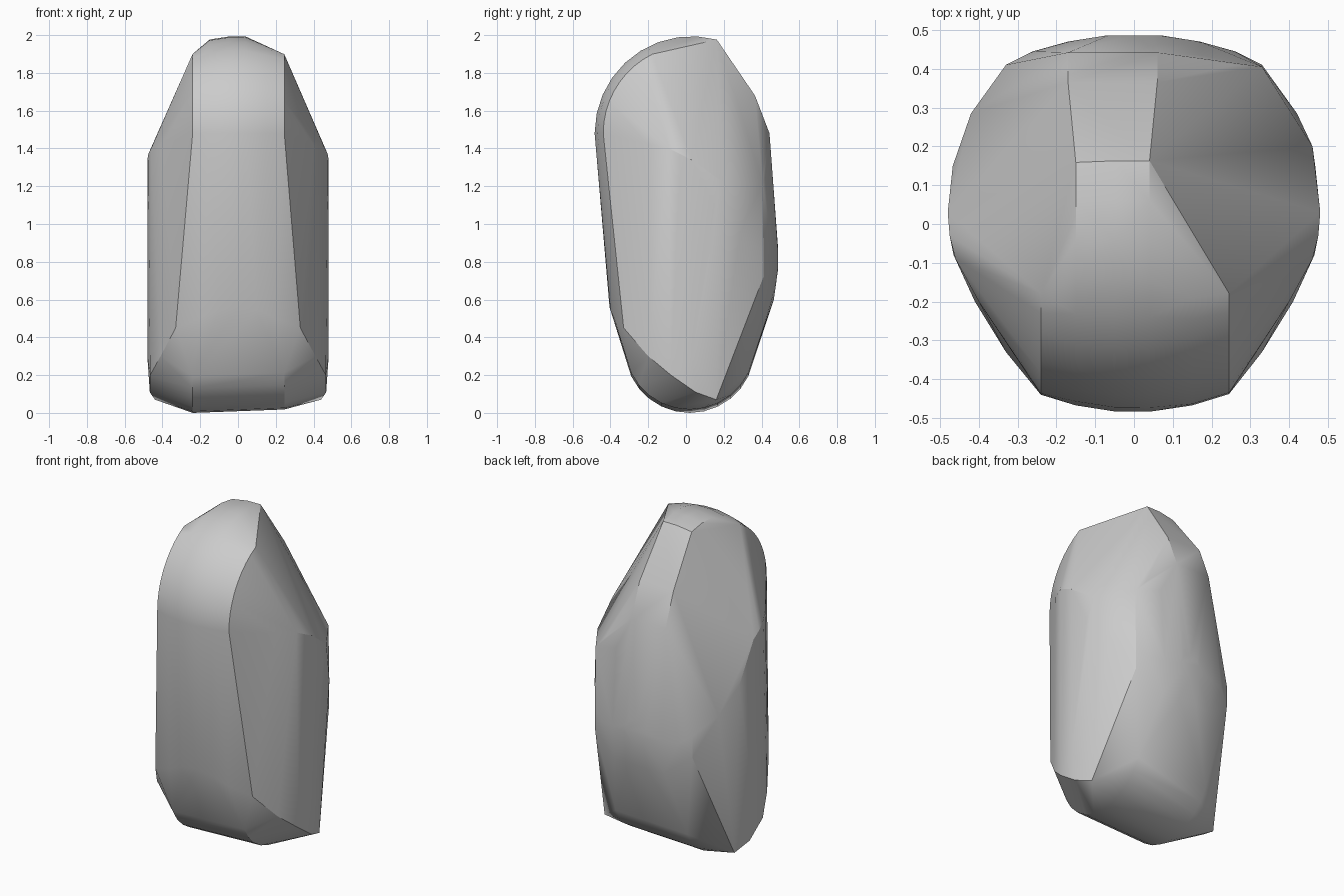
import bpy, bmesh
from math import sin, cos, radians, pi

pts = []


def both(*coords):
    for x, y, z in coords:
        pts.extend([(x, y, z), (-x, y, z)])


# Rounded upper front: arcs swept across x with a slight crown
for x in (-0.24, -0.15, -0.05, 0.04, 0.15, 0.245):
    r = 0.515 - 0.045 * (x / 0.24) ** 2
    end = 75 if -0.16 < x < 0.05 else 116.5
    steps = 9
    for i in range(steps + 1):
        a = radians(180 + (end - 180) * i / steps)
        pts.append((x, 0.03 + r * cos(a), 1.48 + r * sin(a)))

# Sloping strip down the upper back
for x in (-0.17, 0.06):
    pts += [(x, 0.365, 1.68), (x, 0.442, 1.48)]

# Side walls: oblique lower rim
both((0, -0.405, 0.56), (0.1, -0.4, 0.545), (0.2, -0.38, 0.5), (0.33, -0.33, 0.45),
     (0.41, -0.2, 0.3), (0.465, -0.08, 0.2), (0.467, 0.05, 0.11), (0.44, 0.16, 0.07))

# Side walls: upper rim and fullest section
both((0.4, -0.2, 1.42), (0.46, -0.09, 1.4), (0.48, 0.03, 1.34), (0.48, 0.03, 0.3),
     (0.475, -0.03, 1.37), (0.467, 0.15, 1.1), (0.42, 0.285, 0.95))
pts += [(0.46, 0.2, 1.22), (0.33, 0.405, 1.22), (0.26, 0.41, 1.3)]

# Crowned back
both((0.33, 0.41, 0.72), (0.33, 0.41, 0.85), (0.26, 0.445, 0.8), (0.17, 0.47, 0.8),
     (0.17, 0.435, 1.27), (0.17, 0.455, 0.6), (0.2, 0.41, 0.45))
for i in range(16):
    a = 2 * pi * i / 16
    pts.append((0.07 * cos(a), 0.486, 0.82 + 0.07 * sin(a)))
both((0.06, 0.465, 0.6))

# Rounded underside
for x, low in ((-0.24, 0.0), (0.245, 0.018)):
    for i in range(11):
        a = radians(206 + 128 * i / 10)
        pts.append((x, 0.02 + 0.345 * cos(a), 0.345 + low + 0.345 * sin(a)))

bm = bmesh.new()
for p in pts:
    bm.verts.new(p)
bmesh.ops.remove_doubles(bm, verts=bm.verts, dist=0.002)
res = bmesh.ops.convex_hull(bm, input=bm.verts)
bmesh.ops.delete(bm, geom=[v for v in bm.verts if not v.link_faces], context='VERTS')
bmesh.ops.recalc_face_normals(bm, faces=bm.faces)
mesh = bpy.data.meshes.new("rounded_body")
bm.to_mesh(mesh)
bm.free()
body = bpy.data.objects.new("rounded_body", mesh)
bpy.context.collection.objects.link(body)
bpy.context.view_layer.objects.active = body
body.select_set(True)
bpy.ops.object.shade_smooth_by_angle(angle=radians(25))
